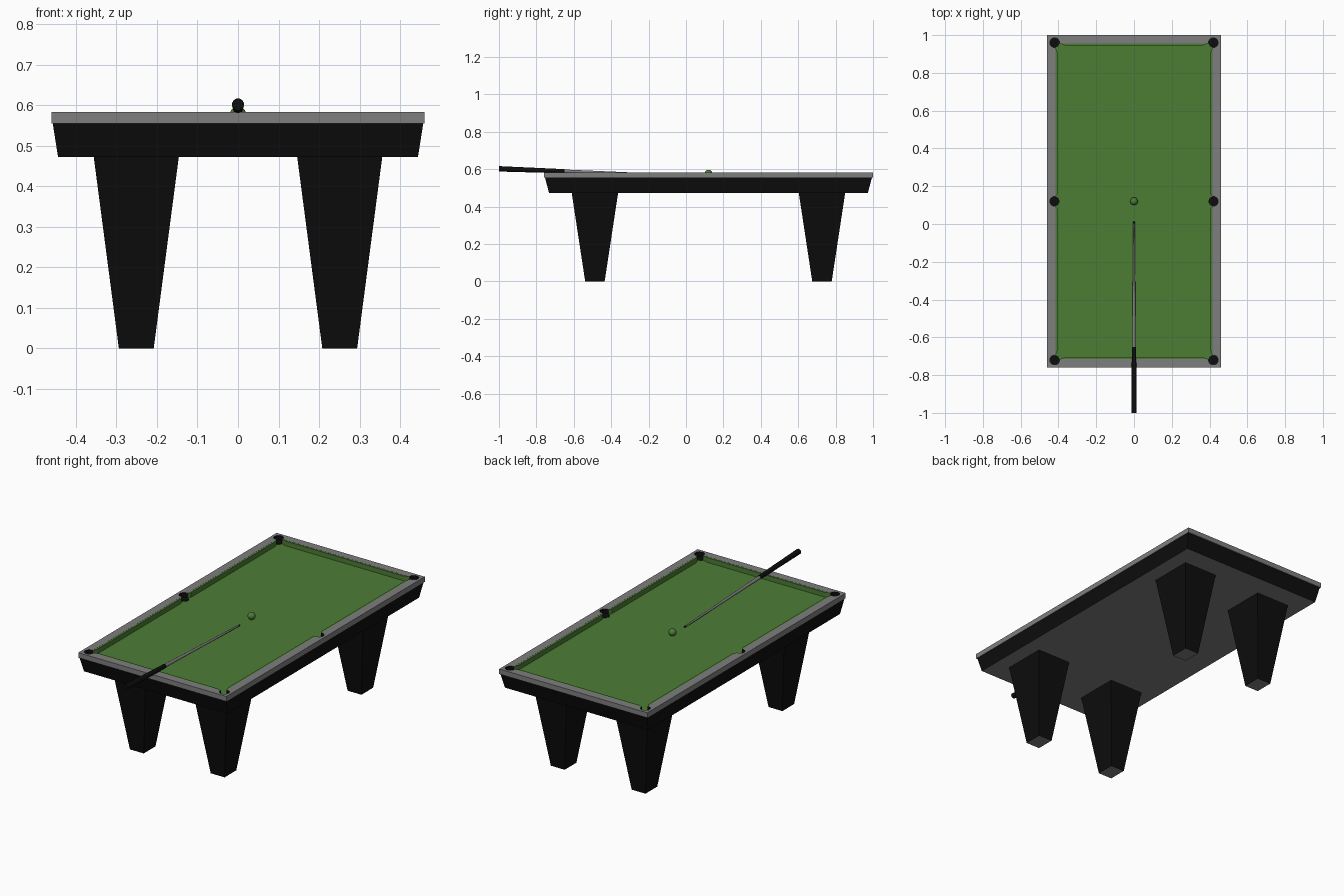
import bpy, bmesh, math
from mathutils import Vector

if "Cube" in bpy.data.objects:
    bpy.data.objects.remove(bpy.data.objects["Cube"])

CY = 0.12                      # table centre along y
RX, RY = 0.46, 0.88            # outer half size of the rail
IX, IY = 0.415, 0.836          # inner half size of the rail
CLOTH_Z, RAIL_TOP = 0.556, 0.583
POCKET_R = 0.026
POCKETS = [(sx * 0.42, CY + sy * 0.84) for sx in (-1, 1) for sy in (-1, 0, 1)]


def material(name, rgb):
    m = bpy.data.materials.new(name)
    m.diffuse_color = (*rgb, 1)
    m.use_nodes = True
    m.node_tree.nodes["Principled BSDF"].inputs["Base Color"].default_value = m.diffuse_color
    return m


GREEN = material("green_cloth", (0.073, 0.205, 0.036))
GREY = material("rail_grey", (0.21, 0.21, 0.21))
BLACK = material("black", (0.004, 0.004, 0.004))


def finish(name, bm, *mats):
    bmesh.ops.recalc_face_normals(bm, faces=bm.faces)
    me = bpy.data.meshes.new(name)
    bm.to_mesh(me)
    bm.free()
    for m in mats:
        me.materials.append(m)
    ob = bpy.data.objects.new(name, me)
    bpy.context.collection.objects.link(ob)
    return ob


def loft(bm, lower, upper):
    """Closed solid between two matching rings."""
    a = [bm.verts.new(p) for p in lower]
    b = [bm.verts.new(p) for p in upper]
    bm.faces.new(a[::-1])
    bm.faces.new(b)
    for i in range(len(a)):
        j = (i + 1) % len(a)
        bm.faces.new((a[i], a[j], b[j], b[i]))


def rect(cx, cy, hx, hy, z):
    return [(cx - hx, cy - hy, z), (cx + hx, cy - hy, z),
            (cx + hx, cy + hy, z), (cx - hx, cy + hy, z)]


def circle(cx, cy, r, z, n=12):
    return [(cx + r * math.cos(math.tau * (i + 0.5) / n),
             cy + r * math.sin(math.tau * (i + 0.5) / n), z) for i in range(n)]


def grey_underside(bm):
    bm.normal_update()
    bmesh.ops.recalc_face_normals(bm, faces=bm.faces)
    for f in bm.faces:
        if f.normal.z < -0.9:
            f.material_index = 1


# Tapered legs
for sx, side in ((-1, "left"), (1, "right")):
    for sy, end in ((-1, "front"), (1, "back")):
        bm = bmesh.new()
        cx, cy = sx * 0.251, CY + sy * 0.607
        loft(bm, rect(cx, cy, 0.043, 0.052, 0), rect(cx, cy, 0.105, 0.124, 0.473))
        grey_underside(bm)
        finish(f"{end}_{side}_leg", bm, BLACK, GREY)

# Tapered apron under the rail
bm = bmesh.new()
loft(bm, rect(0, CY, 0.444, 0.852, 0.472), rect(0, CY, 0.457, 0.874, 0.5545))
grey_underside(bm)
finish("apron", bm, BLACK, GREY)

# Cloth bed
bm = bmesh.new()
loft(bm, rect(0, CY, 0.45, 0.87, 0.55), rect(0, CY, 0.45, 0.87, CLOTH_Z))
finish("cloth_bed", bm, GREEN)

# Rail frame with pocket cut-outs
bm = bmesh.new()
loft(bm, rect(0, CY, RX, RY, 0.5545), rect(0, CY, RX, RY, RAIL_TOP))
rail = finish("rail", bm, GREY, BLACK)
cutters = []
bm = bmesh.new()
loft(bm, rect(0, CY, IX, IY, 0.5), rect(0, CY, IX, IY, 0.65))
cutters.append(finish("bed_cutter", bm))
bm = bmesh.new()
for x, y in POCKETS:
    loft(bm, circle(x, y, POCKET_R, 0.5), circle(x, y, POCKET_R, 0.65))
cutters.append(finish("pocket_cutter", bm))
bpy.context.view_layer.objects.active = rail
for c in cutters:
    c.hide_render = True
    mod = rail.modifiers.new("cut", 'BOOLEAN')
    mod.operation, mod.solver, mod.object = 'DIFFERENCE', 'EXACT', c
    bpy.ops.object.modifier_apply(modifier=mod.name)
for c in cutters:
    bpy.data.objects.remove(c)
# upright faces lying on a pocket circle are black
for p in rail.data.polygons:
    near = min(math.dist(p.center[:2], q) for q in POCKETS)
    inside = abs(p.center.x) > IX + 1e-4 or abs(p.center.y - CY) > IY + 1e-4
    p.material_index = int(abs(p.normal.z) < 0.5 and inside and near < POCKET_R + 0.001)

# Pocket floors
bm = bmesh.new()
for x, y in POCKETS:
    loft(bm, circle(x, y, POCKET_R, 0.553), circle(x, y, POCKET_R, CLOTH_Z + 0.0015))
finish("pockets", bm, BLACK)

# Cushions: six strips with slanted ends
D = 0.010
sides = []
for s in (-1, 1):
    ye, xo = CY + s * IY, 0.392
    sides.append([(-xo, ye), (xo, ye), (xo - 0.025, ye - s * D), (-xo + 0.025, ye - s * D)])
    for t in (-1, 1):
        xe = s * IX
        a, b = CY + t * 0.027, CY + t * 0.813
        sides.append([(xe, a), (xe, b), (xe - s * D, b - t * 0.025), (xe - s * D, a + t * 0.014)])
bm = bmesh.new()
for poly in sides:
    loft(bm, [(x, y, CLOTH_Z - 0.002) for x, y in poly],
         [(x, y, RAIL_TOP - 0.0005) for x, y in poly])
finish("cushions", bm, GREEN)

# Ball
bpy.ops.mesh.primitive_uv_sphere_add(segments=20, ring_count=12, radius=0.0205,
                                     location=(0, CY, CLOTH_Z + 0.0205))
ball = bpy.context.object
ball.name = "ball"
ball.data.materials.append(GREEN)
bpy.ops.object.shade_smooth()

# Cue, sloping down from the butt to the tip
BUTT, TIP = Vector((0, -1.0, 0.602)), Vector((0, 0.014, 0.565))


def cue_part(name, t0, t1, r0, r1, mat):
    a, b = BUTT.lerp(TIP, t0), BUTT.lerp(TIP, t1)
    bm = bmesh.new()
    loft(bm, [(x, a.y, a.z + z) for x, z, _ in circle(0, 0, r0, 0)],
         [(x, b.y, b.z + z) for x, z, _ in circle(0, 0, r1, 0)])
    ob = finish(name, bm, mat)
    bpy.context.view_layer.objects.active = ob
    bpy.ops.object.select_all(action='DESELECT')
    ob.select_set(True)
    bpy.ops.object.shade_smooth_by_angle(angle=math.radians(40))


cue_part("cue_grip", 0.0, 0.345, 0.015, 0.0115, BLACK)
cue_part("cue_shaft", 0.345, 0.99, 0.0095, 0.0045, GREY)
cue_part("cue_tip", 0.99, 1.0, 0.0047, 0.0042, BLACK)
